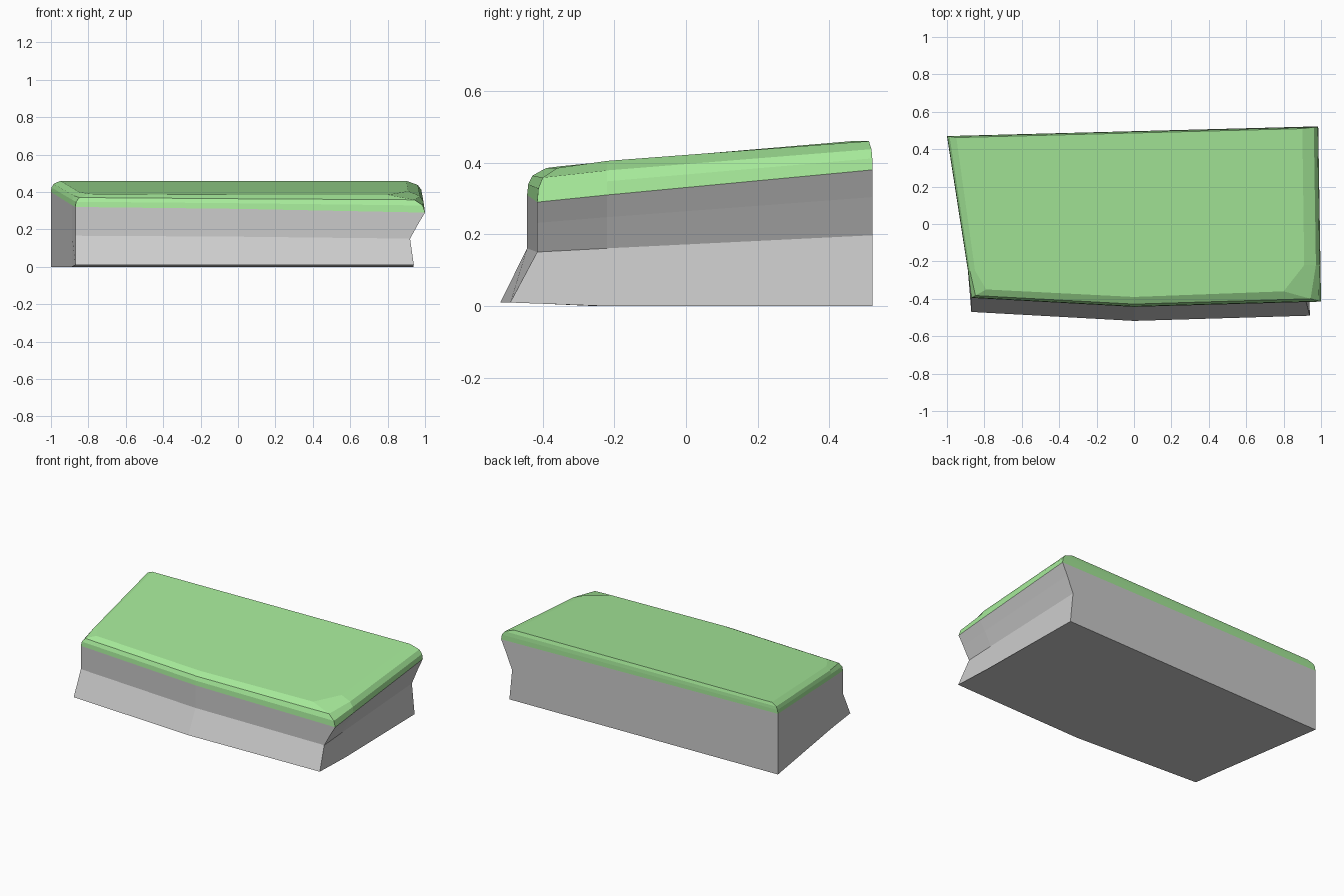
import bpy, bmesh
from mathutils import Vector

if "Cube" in bpy.data.objects:
    bpy.data.objects.remove(bpy.data.objects["Cube"])

# Lip outline where rock meets grass, counted clockwise from the back left:
# x, y, z, how much the right-hand / front profile applies
LIP = [(-1, .47, .40, 0, 0), (.985, .52, .38, 1, 0), (.997, -.22, .31, 1, 0),
       (1, -.415, .29, 1, 1), (0, -.443, .31, 0, 1), (-.87, -.395, .32, 0, 1),
       (-.888, -.25, .33, 0, 0)]
# Flat top of the turf, same order
TOP = [(-.95, .462, .46), (.90, .51, .46), (.91, -.22, .405), (.80, -.36, .385),
       (0, -.39, .385), (-.79, -.35, .39), (-.85, -.25, .40)]
# Rock profile from foot to lip: height fraction, right offset, front offset
ROCK = [(0, -.06, .075), (.52, -.08, 0), (.8, -.035, 0), (1, 0, 0)]
# Turf profile from lip to top: sideways blend, height blend
TURF = [(0, 0), (.06, .4), (.28, .72), (1, 1)]


def loft(name, rings, cap_bottom=False, cap_top=False):
    bm = bmesh.new()
    rows = [[bm.verts.new(p) for p in ring] for ring in rings]
    n = len(rows[0])
    for low, high in zip(rows, rows[1:]):
        for i in range(n):
            j = (i + 1) % n
            bm.faces.new((low[i], high[i], high[j], low[j]))
    if cap_bottom:
        bm.faces.new(rows[0])
    if cap_top:
        bm.faces.new(rows[-1][::-1])
    mesh = bpy.data.meshes.new(name)
    bm.to_mesh(mesh)
    bm.free()
    obj = bpy.data.objects.new(name, mesh)
    bpy.context.collection.objects.link(obj)
    return obj


# Rock body with a pinched waist on the right and a flared foot in front
rock_rings = [[(x + r * dx, y - f * dy, z * h + (.01 * f if h == 0 else 0))
               for x, y, z, r, f in LIP] for h, dx, dy in ROCK]
loft("rock_base", rock_rings, cap_bottom=True)

# Turf cap with a bevelled edge
turf_rings = [[(a[0] + (b[0] - a[0]) * s, a[1] + (b[1] - a[1]) * s,
                a[2] + (b[2] - a[2]) * h) for a, b in zip(LIP, TOP)]
              for s, h in TURF]
grass = loft("grass_top", turf_rings, cap_top=True)
green = bpy.data.materials.new("grass_green")
green.diffuse_color = (.38, .82, .32, 1)
green.use_nodes = True
green.node_tree.nodes["Principled BSDF"].inputs["Base Color"].default_value = green.diffuse_color
grass.data.materials.append(green)
